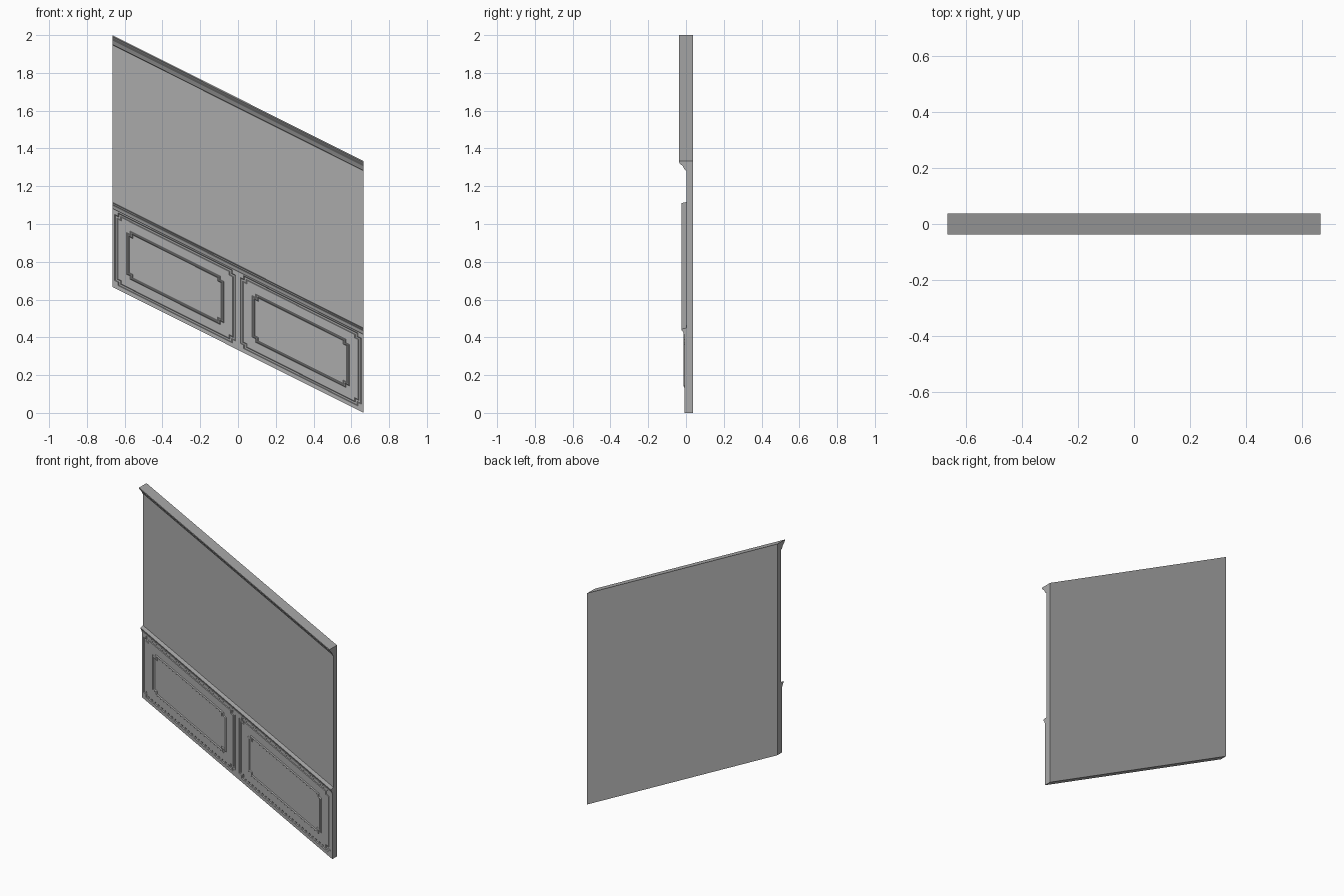
import bpy, bmesh

cube = bpy.data.objects.get("Cube")
if cube:
    bpy.data.objects.remove(cube)

HALF = 0.665        # half the wall length
RISE = 0.667        # drop from the left-hand end to the other
BACK, FACE = 0.037, 0.002

paint = bpy.data.materials.new("warm_free_grey")
paint.use_nodes = True
grey = (0.4, 0.4, 0.4, 1)
paint.diffuse_color = grey
paint.node_tree.nodes["Principled BSDF"].inputs["Base Color"].default_value = grey


def finish(name, bm):
    """Slant the upright part along the stair slope and add it to the scene."""
    bmesh.ops.recalc_face_normals(bm, faces=bm.faces)
    for v in bm.verts:
        v.co.z += RISE * (HALF - v.co.x) / (2 * HALF)
    mesh = bpy.data.meshes.new(name)
    bm.to_mesh(mesh)
    bm.free()
    mesh.materials.append(paint)
    obj = bpy.data.objects.new(name, mesh)
    bpy.context.collection.objects.link(obj)
    return obj


def extrude_profile(name, profile):
    """Run a (y, height) profile along the whole wall."""
    bm = bmesh.new()
    ends = [[bm.verts.new((x, y, h)) for y, h in profile] for x in (-HALF, HALF)]
    for end in ends:
        bm.faces.new(end)
    for i in range(len(profile)):
        j = (i + 1) % len(profile)
        bm.faces.new((ends[0][i], ends[0][j], ends[1][j], ends[1][i]))
    return finish(name, bm)


def corner_loop(bm, cx, cz, half_x, half_z, y, notch, cut):
    """Rectangle of 12 points whose corners are square or notched inward."""
    loop = []
    for sx, sz in ((-1, -1), (1, -1), (1, 1), (-1, 1)):
        x, z = cx + sx * half_x, cz + sz * half_z
        xi, zi = x - sx * notch, z - sz * notch
        trio = [(x, zi), (xi, zi) if cut else (x, z), (xi, z)]
        if sx != sz:
            trio.reverse()
        loop += [bm.verts.new((px, y, pz)) for px, pz in trio]
    return loop


def wainscot_panel(name, cx):
    """Framed panel lofted inward through nested outlines."""
    half_x, half_z, notch = HALF / 2, 0.215, 0.018
    # inset in x, inset in height, depth, notched corners
    steps = [
        (0, 0, FACE + 0.01, False),
        (0, 0, -0.009, False),
        (0.012, 0.022, -0.009, True),
        (0.016, 0.026, -0.005, True),
        (0.025, 0.035, -0.005, True),
        (0.029, 0.039, -0.008, True),
        (0.075, 0.087, -0.008, True),
        (0.080, 0.092, -0.013, True),
        (0.085, 0.097, -0.013, True),
        (0.090, 0.102, -0.008, True),
    ]
    bm = bmesh.new()
    loops = [corner_loop(bm, cx, half_z, half_x - ix, half_z - iz, y, notch, cut)
             for ix, iz, y, cut in steps]
    for a, b in zip(loops, loops[1:]):
        for i in range(len(a)):
            j = (i + 1) % len(a)
            bm.faces.new((a[i], a[j], b[j], b[i]))
    bm.faces.new(loops[-1])
    # The loft is open at the back, so face it forward explicitly
    obj = finish(name, bm)
    if obj.data.polygons[-1].normal.y > 0:
        obj.data.flip_normals()
    return obj


# Plain wall board
extrude_profile("wall_board", [(BACK, 0), (BACK, 1.333), (FACE, 1.333), (FACE, 0)])

# Crown moulding under the top edge
extrude_profile("crown_moulding", [
    (FACE + 0.01, 1.333), (-0.037, 1.333), (-0.037, 1.326), (-0.030, 1.318),
    (-0.016, 1.305), (-0.008, 1.290), (-0.006, 1.286), (FACE, 1.281),
    (FACE + 0.01, 1.281)])

# Rail above the panels
extrude_profile("chair_rail", [
    (FACE + 0.01, 0.449), (FACE, 0.449), (-0.024, 0.444), (-0.024, 0.438),
    (-0.016, 0.430), (-0.012, 0.418), (-0.009, 0.415), (FACE + 0.01, 0.415)])

# Two framed panels side by side
for side, sign in (("right", -1), ("left", 1)):
    wainscot_panel("wainscot_panel_" + side, sign * HALF / 2)
